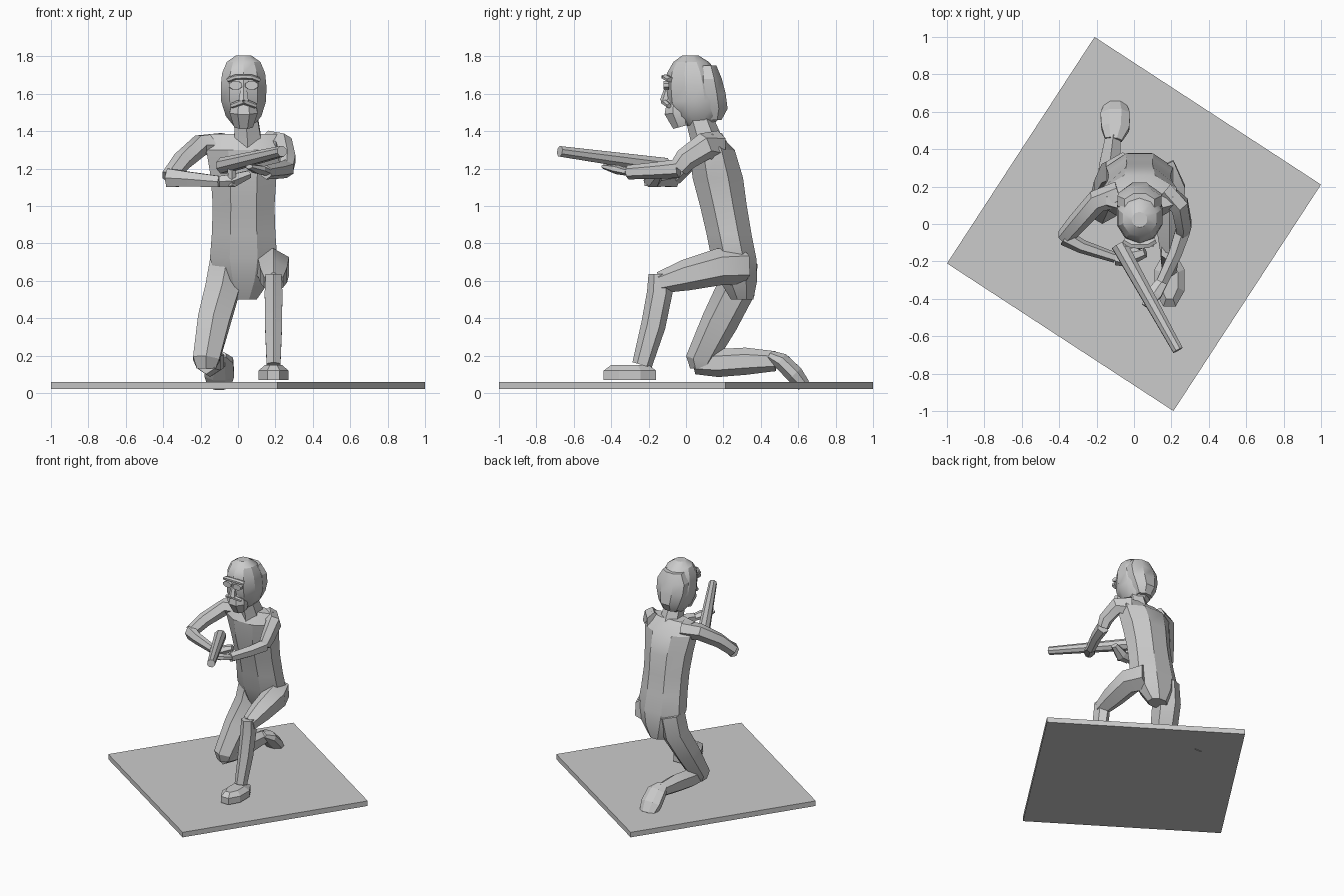
import bpy, bmesh, math
from mathutils import Vector

cube = bpy.data.objects.get("Cube")
if cube:
    bpy.data.objects.remove(cube, do_unlink=True)

colour = (.6, .6, .6, 1)
grey = bpy.data.materials.new("plain grey")
grey.use_nodes = True
grey.diffuse_color = colour
grey.node_tree.nodes["Principled BSDF"].inputs["Base Color"].default_value = colour

SIDE, DEPTH, UP = Vector((1, 0, 0)), Vector((0, 1, 0)), Vector((0, 0, 1))


def ring(centre, across, along, sides):
    """Regular polygon whose flats touch the given half sizes."""
    grow = 1 / math.cos(math.pi / sides)
    angles = [math.tau * (i + .5) / sides for i in range(sides)]
    return [centre + grow * (across * math.cos(a) + along * math.sin(a)) for a in angles]


def loft(name, rings, smooth=True):
    """Skin a list of equal rings and cap both ends."""
    bm = bmesh.new()
    loops = [[bm.verts.new(point) for point in points] for points in rings]
    for low, high in zip(loops, loops[1:]):
        for i in range(len(low)):
            bm.faces.new((low[i - 1], low[i], high[i], high[i - 1]))
    bm.faces.new(loops[0])
    bm.faces.new(loops[-1])
    bmesh.ops.recalc_face_normals(bm, faces=bm.faces)
    mesh = bpy.data.meshes.new(name)
    bm.to_mesh(mesh)
    bm.free()
    mesh.materials.append(grey)
    part = bpy.data.objects.new(name, mesh)
    bpy.context.collection.objects.link(part)
    if smooth:
        bpy.ops.object.select_all(action='DESELECT')
        part.select_set(True)
        bpy.context.view_layer.objects.active = part
        bpy.ops.object.shade_smooth_by_angle(angle=math.radians(30))


def stack(name, layers, x, y, lean=0, sides=8, smooth=True):
    """Layers of height, half width and half depth, leaning forward with height."""
    loft(name, [ring(Vector((x, y - lean * z, z)), SIDE * wide, DEPTH * deep, sides)
                for z, wide, deep in layers], smooth)


def limb(name, path, start, end, side, depth=1, bulge=0, sides=6, smooth=True):
    """Tapered tube along a path; bulge swells its middle."""
    path = [Vector(point) for point in path]
    last = len(path) - 1
    rings = []
    for i, point in enumerate(path):
        before, after = path[max(i - 1, 0)], path[min(i + 1, last)]
        incoming, outgoing = (point - before).normalized(), (after - point).normalized()
        along = (incoming + outgoing).normalized()
        normal = along.cross(side).normalized()
        radius = start + (end - start) * i / last + bulge * math.sin(math.pi * i / last)
        rings.append(ring(point, normal.cross(along) * radius, normal * radius * depth, sides))
    loft(name, rings, smooth)


# Square ground slab, turned
turn = math.radians(-33.1)
across = Vector((math.cos(turn), math.sin(turn), 0)) * .7225
loft("ground_slab", [ring(UP * z, across, UP.cross(across), 4) for z in (.02, .06)], smooth=False)

# Trunk and neck
stack("torso", [(.5, .07, .06), (.6, .14, .1), (.72, .18, .12), (.85, .17, .12), (1, .165, .125),
                (1.15, .175, .135), (1.3, .2, .12), (1.385, .18, .05)], x=.03, y=.4, lean=.2)
limb("neck", [(.05, .12, 1.3), (.05, .1, 1.38), (.04, .06, 1.5)], .08, .06, SIDE)

# Head with back hair
stack("head", [(1.43, .055, .07), (1.48, .095, .12), (1.56, .12, .15), (1.64, .122, .145),
               (1.71, .115, .13), (1.77, .09, .09), (1.805, .04, .04)],
      x=.03, y=.24, lean=.12, sides=10)
stack("back_hair", [(1.46, .06, .04), (1.52, .09, .08), (1.6, .115, .08),
                    (1.68, .118, .07), (1.75, .08, .05)], x=.03, y=.34, lean=.13)

# Face, mirrored about its middle line
face = Vector((.03, -.09, 1.6))
limb("beard", [face + DEPTH * .07 - UP * .175, face + DEPTH * .05 - UP * .1,
               face + DEPTH * .05 - UP * .03], .05, .06, SIDE, bulge=.02, sides=8)
limb("nose", [face - DEPTH * .02 - UP * .04, face + UP * .06], .026, .012, SIDE, smooth=False)
for name, mirror in (("right", -SIDE), ("left", SIDE)):
    eye = face + mirror * .043 + UP * .045
    limb(name + "_eyeglass", [eye, eye - DEPTH * .03], .036, .034, SIDE, depth=.65, sides=8)
    lip = face - DEPTH * .03 - UP * .04
    limb(name + "_moustache", [lip, lip + mirror * .065 + DEPTH * .03 - UP * .025],
         .015, .012, DEPTH)
    brow = face - DEPTH * .02 + UP * .09
    limb(name + "_brow", [brow, brow + mirror * .04, brow + mirror * .08 + DEPTH * .025 - UP * .015],
         .02, .02, DEPTH, depth=.6)

# Left leg, planted in front
knee, ankle = Vector((.19, -.14, .59)), Vector((.19, -.235, .15))
limb("left_thigh", [(.13, .3, .68), (.19, .18, .675), (.19, 0, .63), knee], .09, .05, SIDE, bulge=.01)
limb("left_shin", [knee + UP * .045, knee - UP * .05, (.19, -.175, .36), ankle],
     .042, .037, SIDE, depth=1.25, bulge=.008)
stack("left_shoe", [(.07, .08, .14), (.12, .08, .14), (.15, .045, .1)], x=.19, y=-.3, smooth=False)

# Right leg, kneeling
knee, ankle = Vector((-.17, .08, .18)), Vector((-.11, .48, .17))
limb("right_thigh", [(-.06, .28, .7), (-.085, .265, .55), (-.13, .18, .38), knee, knee - UP * .05],
     .09, .05, SIDE, bulge=.015)
limb("right_shin", [knee - DEPTH * .03 - UP * .02, (-.15, .17, .16), (-.13, .32, .17), ankle],
     .045, .04, SIDE, depth=1.15, bulge=.015)
limb("right_shoe", [ankle - DEPTH * .03 + UP * .03, (-.1, .51, .17), (-.1, .58, .1), (-.1, .63, .04)],
     .045, .06, SIDE, depth=.6, bulge=.028, sides=8, smooth=False)

# Right arm, elbow out to the side
elbow, wrist = Vector((-.37, -.07, 1.15)), Vector((-.1, -.18, 1.13))
limb("right_upper_arm", [(-.08, .16, 1.33), (-.2, .12, 1.325), (-.3, .01, 1.24), elbow], .06, .04, UP)
limb("right_forearm", [elbow, (-.28, -.12, 1.145), wrist], .05, .03, UP, depth=.8)
limb("right_hand", [wrist, (-.03, -.18, 1.135), (.06, -.15, 1.17)],
     .03, .02, UP, depth=1.2, bulge=.01, smooth=False)

# Left arm, reaching forward
elbow, wrist = Vector((.26, -.04, 1.2)), Vector((.15, -.31, 1.18))
limb("left_upper_arm", [(.16, .17, 1.32), (.245, .1, 1.32), (.265, 0, 1.25), elbow],
     .055, .035, SIDE, depth=1.3)
limb("left_forearm", [elbow, (.22, -.16, 1.19), wrist], .04, .03, SIDE, depth=1.1)
limb("left_hand", [wrist, (.11, -.37, 1.195), (.06, -.44, 1.21)],
     .03, .02, SIDE, depth=.55, bulge=.015, smooth=False)

# Long gun, thickest at the rear, with a grip below
butt, muzzle = Vector((-.08, -.11, 1.215)), Vector((.235, -.675, 1.292))
limb("gun_barrel", [butt, butt.lerp(muzzle, .5), muzzle], .042, .028, SIDE, sides=8)
grip = butt.lerp(muzzle, .15)
limb("gun_grip", [grip, grip - UP * .12], .025, .018, SIDE, depth=1.3, smooth=False)
